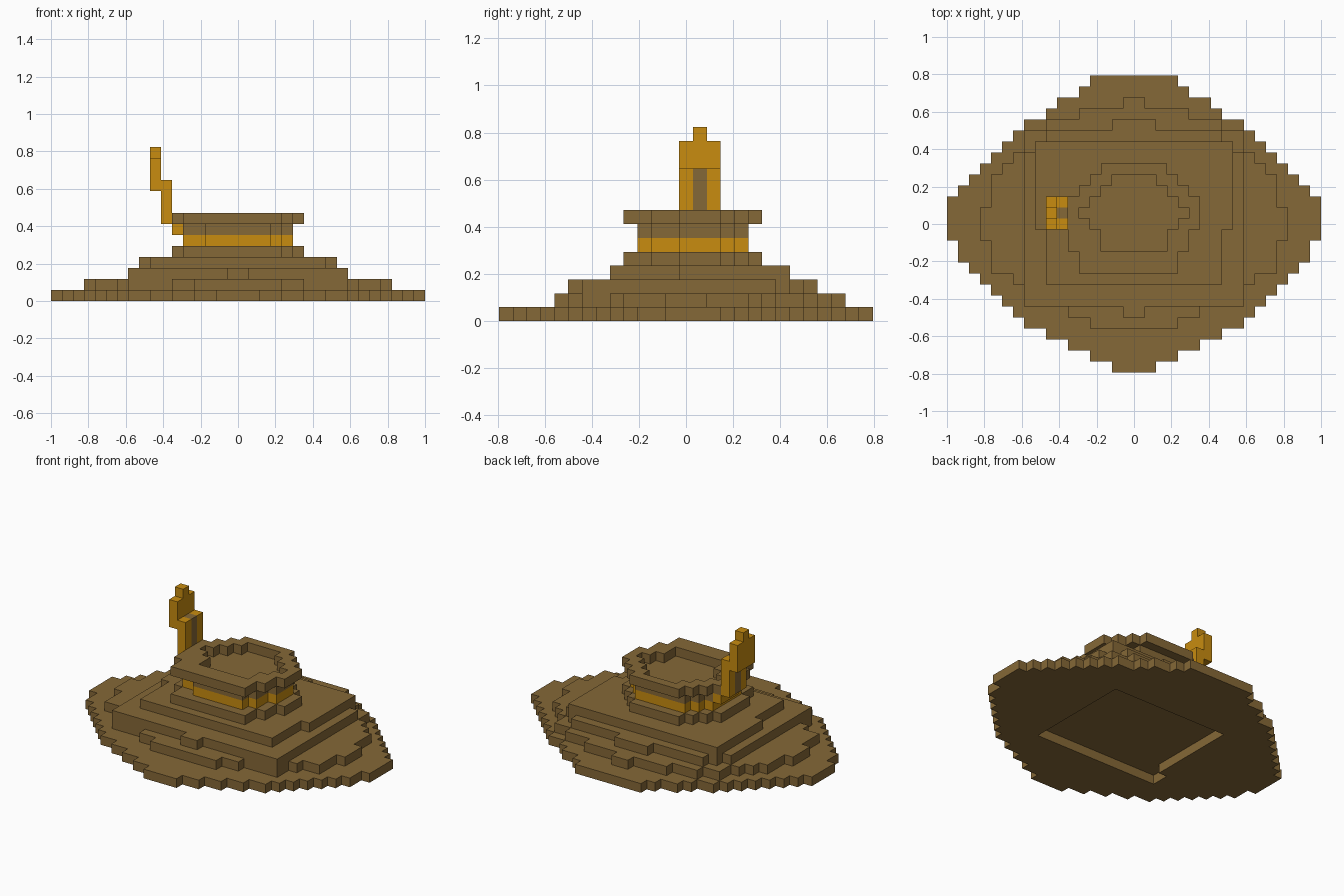
import bpy, bmesh

if "Cube" in bpy.data.objects:
    bpy.data.objects.remove(bpy.data.objects["Cube"])

N = 34
U = 2 / N                 # block size
CX, YO = 17, 13.5         # grid centre in x and y


def material(name, rgb):
    m = bpy.data.materials.new(name)
    m.diffuse_color = (*rgb, 1)
    m.use_nodes = True
    m.node_tree.nodes["Principled BSDF"].inputs["Base Color"].default_value = m.diffuse_color
    return m


BROWN = material("brown felt", (0.235, 0.138, 0.038))
GOLD = material("golden orange", (0.578, 0.262, 0.005))


def half_rows(k, j0, halves, shift=None):
    """Blocks of layer k: one half-width per row, starting at row j0."""
    out = set()
    for n, h in enumerate(halves):
        for i in range(CX - h, CX + h):
            out.add((i, j0 + n, k))
    return out


def box(i0, i1, j0, j1, k0, k1):
    return {(i, j, k) for i in range(i0, i1) for j in range(j0, j1)
            for k in range(k0, k1)}


parts = {}

# wide brim, with the shallow head opening cut below
brim = half_rows(0, 0, [2, 4, 6, 8, 10, 11, 12, 13, 14, 15, 16, 16, 17, 17,
                        17, 17, 16, 15, 14, 13, 12, 11, 10, 8, 7, 5, 4])
brim -= box(10, 24, 7, 19, 0, 1) | box(9, 10, 7, 9, 0, 1)
parts["brim"] = (brim, BROWN)

# stepped slope from brim to crown
parts["lower_step"] = (half_rows(1, 4, [4, 6, 10, 10, 11, 13, 13, 13, 14, 14, 14,
                                        13, 13, 13, 12, 11, 10, 10, 8, 5, 1]), BROWN)
parts["middle_step"] = (half_rows(2, 5, [1] + [10] * 14 + [9, 8, 2]), BROWN)
parts["upper_step"] = (half_rows(3, 8, [8, 8, 8, 8, 8, 9, 9, 9, 9, 9, 9, 9, 9]), BROWN)

# crown: foot, band, wall and rim
rim_rows = [4, 4, 5, 5, 6, 6, 6, 5, 4, 3]
body_rows = [3, 4, 4, 5, 5, 5, 4, 3]
left_foot = box(12, 13, 9, 11, 4, 5) | box(11, 12, 11, 13, 4, 5)
parts["crown_foot"] = (half_rows(4, 9, rim_rows) | left_foot, BROWN)
parts["hat_band"] = (half_rows(5, 10, body_rows) | box(12, 13, 11, 13, 5, 6), GOLD)
parts["crown_wall"] = (half_rows(6, 10, body_rows) | box(12, 13, 11, 13, 6, 7), BROWN)
rim = half_rows(7, 9, rim_rows) | {(i, j, 7) for i, j, k in left_foot}
rim -= half_rows(7, 11, [3, 3, 4, 5, 4, 3, 2])
parts["crown_rim"] = (rim, BROWN)

# feather: golden vane around a brown quill
vane = box(11, 12, 13, 16, 6, 7) | box(10, 11, 13, 16, 7, 11)
vane |= box(9, 10, 13, 16, 10, 13) | box(9, 10, 14, 15, 13, 14)
quill = box(10, 11, 14, 15, 7, 11)
parts["feather_vane"] = (vane - quill, GOLD)
parts["feather_quill"] = (quill, BROWN)

solid = set().union(*(cells for cells, _ in parts.values()))

# corner offsets of each block side, counter-clockwise from outside
SIDES = {
    (1, 0, 0): ((1, 0, 0), (1, 1, 0), (1, 1, 1), (1, 0, 1)),
    (-1, 0, 0): ((0, 0, 0), (0, 0, 1), (0, 1, 1), (0, 1, 0)),
    (0, 1, 0): ((0, 1, 0), (0, 1, 1), (1, 1, 1), (1, 1, 0)),
    (0, -1, 0): ((0, 0, 0), (1, 0, 0), (1, 0, 1), (0, 0, 1)),
    (0, 0, 1): ((0, 0, 1), (1, 0, 1), (1, 1, 1), (0, 1, 1)),
    (0, 0, -1): ((0, 0, 0), (0, 1, 0), (1, 1, 0), (1, 0, 0)),
}


def build(name, cells, mat):
    """Mesh the outer skin of a group of blocks."""
    bm = bmesh.new()
    verts = {}

    def vert(p):
        if p not in verts:
            verts[p] = bm.verts.new(((p[0] - CX) * U, (p[1] - YO) * U, p[2] * U))
        return verts[p]

    for c in sorted(cells):
        for d, corners in SIDES.items():
            if tuple(a + b for a, b in zip(c, d)) not in solid:
                bm.faces.new([vert(tuple(a + b for a, b in zip(c, o)))
                              for o in corners])
    me = bpy.data.meshes.new(name)
    bm.to_mesh(me)
    bm.free()
    me.materials.append(mat)
    bpy.context.collection.objects.link(bpy.data.objects.new(name, me))


for name, (cells, mat) in parts.items():
    build(name, cells, mat)
